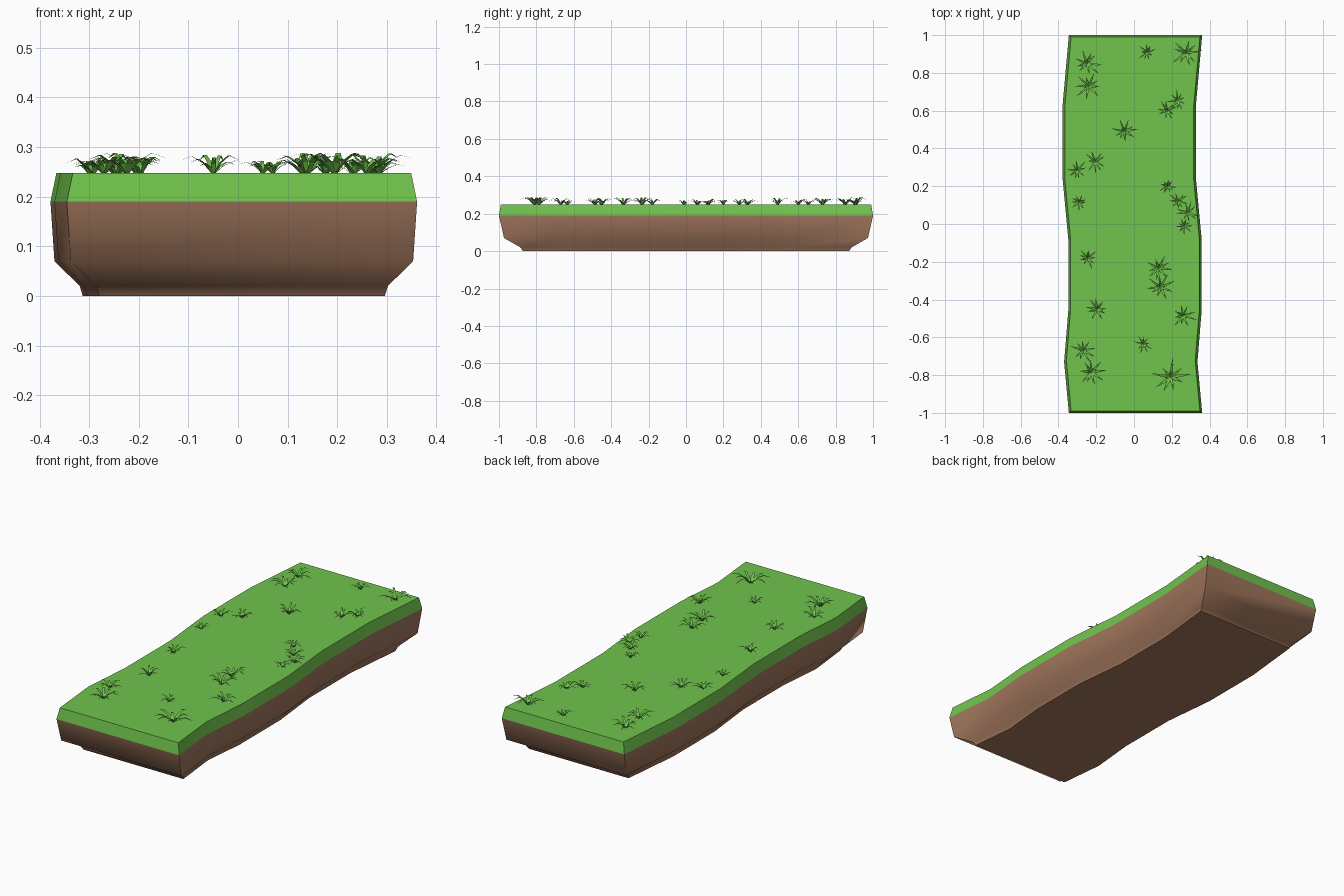
import bpy, bmesh, math, random
from mathutils import Vector

if "Cube" in bpy.data.objects:
    bpy.data.objects.remove(bpy.data.objects["Cube"])

random.seed(7)

def material(name, color):
    m = bpy.data.materials.new(name)
    m.diffuse_color = (*color, 1)
    m.use_nodes = True
    m.node_tree.nodes["Principled BSDF"].inputs["Base Color"].default_value = m.diffuse_color
    return m

GREEN = material("grass green", (0.165, 0.55, 0.075))
BROWN = material("soil brown", (0.36, 0.185, 0.11))

def make_object(name, bm, mat, angle=None):
    me = bpy.data.meshes.new(name)
    bm.to_mesh(me)
    bm.free()
    me.materials.append(mat)
    ob = bpy.data.objects.new(name, me)
    bpy.context.collection.objects.link(ob)
    if angle:
        bpy.ops.object.select_all(action='DESELECT')
        ob.select_set(True)
        bpy.context.view_layer.objects.active = ob
        bpy.ops.object.shade_smooth_by_angle(angle=math.radians(angle))
    return ob

# Winding centre line: (y, sideways shift)
PATH = [(-1, .008), (-.73, -.017), (-.46, .005), (-.08, .005),
        (.24, -.025), (.63, -.025), (1, .008)]

# Levels: (z, half width, half length)
TOP, RIM = (.248, .341, .99), (.19, .353, 1.0)
BELLY, CHAMFER, BASE = (.07, .345, .973), (.02, .294, .885), (0, .288, .872)

def ring(bm, level):
    z, w, length = level
    left = [bm.verts.new((c - w, y * length, z)) for y, c in PATH]
    right = [bm.verts.new((c + w, y * length, z)) for y, c in PATH]
    return left, right

def slab(name, levels, cap, mat, angle):
    """Stack outline rings, join them with quads, and close one end."""
    bm = bmesh.new()
    rings = [ring(bm, lv) for lv in levels]
    loops = [r + l[::-1] for l, r in rings]          # counter-clockwise from above
    n = len(loops[0])
    for hi, lo in zip(loops, loops[1:]):
        for i in range(n):
            j = (i + 1) % n
            bm.faces.new((lo[i], lo[j], hi[j], hi[i]))
    l, r = rings[0] if cap == "top" else rings[-1]
    for i in range(len(PATH) - 1):
        quad = [l[i], r[i], r[i + 1], l[i + 1]]
        bm.faces.new(quad if cap == "top" else quad[::-1])
    return make_object(name, bm, mat, angle)

slab("grass_layer", [TOP, RIM], "top", GREEN, 40)
slab("soil_block", [RIM, BELLY, CHAMFER, BASE], "bottom", BROWN, 55)

# Tufts: (x, y, radius)
TUFTS = [(-.25, .85, .08), (-.24, .73, .08), (.07, .91, .05), (.275, .905, .08),
         (.23, .655, .06), (.175, .6, .06), (-.05, .49, .07), (-.205, .33, .06),
         (-.3, .285, .06), (-.29, .115, .05), (.18, .2, .05), (.235, .12, .06),
         (.285, .06, .06), (.265, -.01, .05), (-.245, -.18, .06), (.13, -.235, .08),
         (.14, -.335, .08), (-.195, -.45, .07), (.26, -.485, .07), (.05, -.635, .05),
         (-.27, -.67, .07), (-.225, -.785, .085), (.195, -.81, .1)]

# Blade stations: (fraction of reach, fraction of height, fraction of width)
BLADE = [(.03, 0, .6), (.28, .6, 1), (.62, 1, .75)]

def blade(bm, base, angle, reach, height, width):
    out = Vector((math.cos(angle), math.sin(angle), 0))
    side = Vector((-out.y, out.x, 0))
    prev = None
    for f, h, w in BLADE:
        p = base + out * reach * f + Vector((0, 0, height * h))
        pair = (bm.verts.new(p - side * width * w / 2),
                bm.verts.new(p + side * width * w / 2))
        if prev:
            bm.faces.new((prev[0], pair[0], pair[1], prev[1]))
        prev = pair
    tip = bm.verts.new(base + out * reach + Vector((0, 0, height * .75)))
    bm.faces.new((prev[0], tip, prev[1]))

# Grass tufts: arched blades fanned around each centre
bm = bmesh.new()
for x, y, r in TUFTS:
    count = 9
    start = random.uniform(0, math.tau)
    for k in range(count):
        a = start + math.tau * (k + random.uniform(-.3, .3)) / count
        blade(bm, Vector((x, y, TOP[0] - .002)), a, r * random.uniform(.65, 1.1),
              min(.042, r * random.uniform(.3, .55)), r * .15)
make_object("grass_tufts", bm, GREEN)
